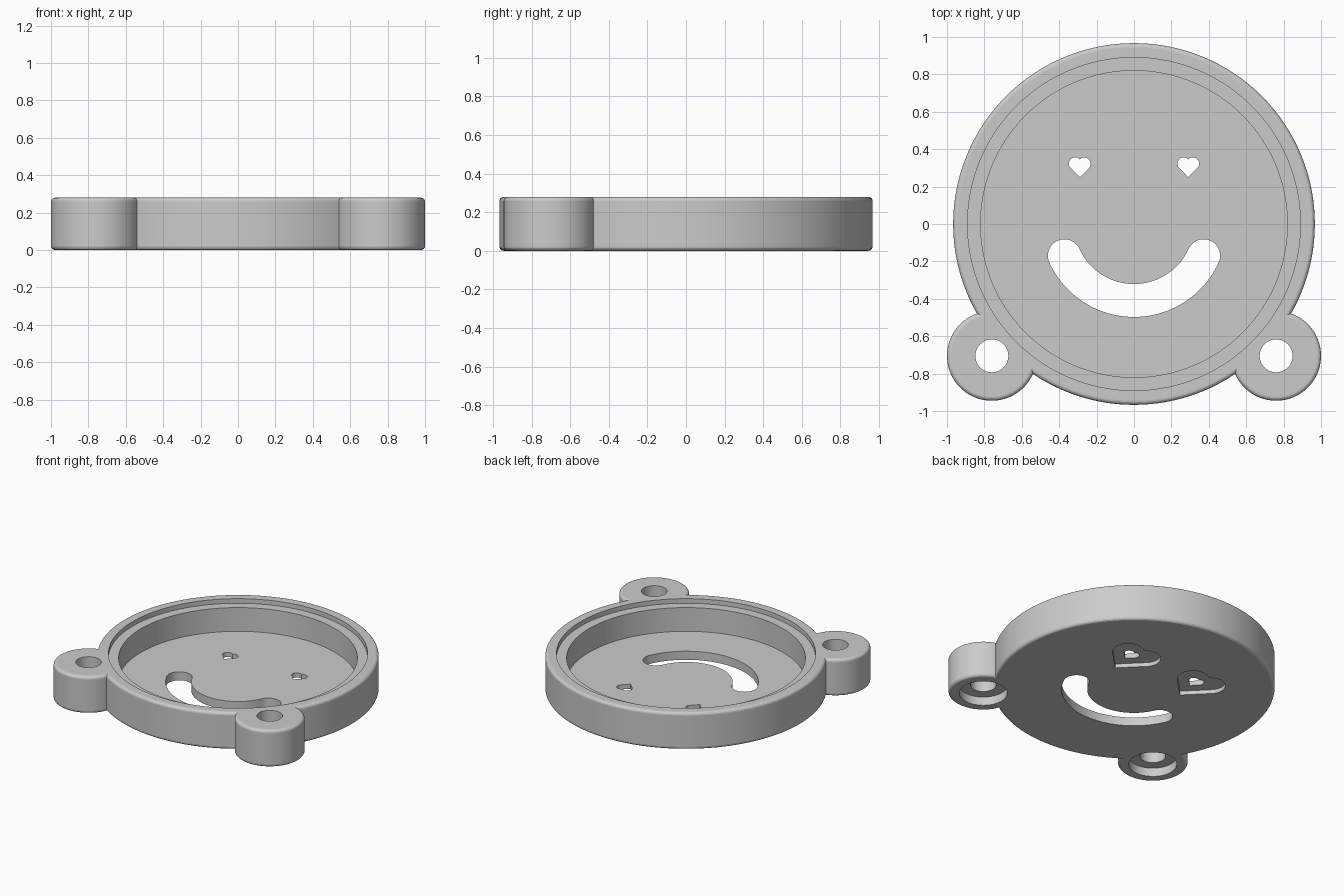
import bpy, bmesh
from math import pi, sin, cos, radians

cube = bpy.data.objects.get("Cube")
if cube:
    bpy.data.objects.remove(cube, do_unlink=True)

HEIGHT = 0.28
FLOOR = 0.065
EAR_X, EAR_Y = 0.76, -0.705
EYE_X, EYE_Y = 0.29, 0.298

grey = bpy.data.materials.new("light grey")
grey.use_nodes = True
grey.diffuse_color = (0.6, 0.6, 0.6, 1)
grey.node_tree.nodes["Principled BSDF"].inputs["Base Color"].default_value = (0.6, 0.6, 0.6, 1)


def arc(cx, cy, r, start, end, steps):
    """Points along an arc, angles in degrees."""
    angles = [radians(start + (end - start) * i / steps) for i in range(steps + 1)]
    return [(cx + r * cos(a), cy + r * sin(a)) for a in angles]


def make_object(name, bm):
    bmesh.ops.recalc_face_normals(bm, faces=bm.faces)
    mesh = bpy.data.meshes.new(name)
    bm.to_mesh(mesh)
    bm.free()
    mesh.materials.append(grey)
    obj = bpy.data.objects.new(name, mesh)
    bpy.context.collection.objects.link(obj)
    return obj


def prism(name, outline, z0, z1):
    """Solid from a flat outline."""
    bm = bmesh.new()
    face = bm.faces.new([bm.verts.new((x, y, z0)) for x, y in outline])
    top = bmesh.ops.extrude_face_region(bm, geom=[face])["geom"]
    verts = [g for g in top if isinstance(g, bmesh.types.BMVert)]
    bmesh.ops.translate(bm, verts=verts, vec=(0, 0, z1 - z0))
    return make_object(name, bm)


def circle(x, y, r, n):
    return arc(x, y, r, 0, 360, n)[:-1]


def rounded_disc(name, x, y, radius, n, edge=0.022):
    """Disc with rounded top and bottom rims, as stacked rings."""
    profile = arc(radius - edge, edge, edge, -90, 0, 4)
    profile += arc(radius - edge, HEIGHT - edge, edge, 0, 90, 4)
    bm = bmesh.new()
    rings = [[bm.verts.new((px, py, z)) for px, py in circle(x, y, r, n)] for r, z in profile]
    for low, high in zip(rings, rings[1:]):
        for i in range(n):
            j = (i + 1) % n
            bm.faces.new((low[i], low[j], high[j], high[i]))
    bm.faces.new(rings[0])
    bm.faces.new(rings[-1])
    return make_object(name, bm)


def heart(x, y, s):
    """Tilted square with a half circle on each upper side."""
    k = s * 0.3536
    points = [(x, y - 2 * k)]
    points += arc(x + k, y + k, s / 2, -45, 135, 24)
    points += arc(x - k, y + k, s / 2, 45, 225, 24)[1:-1]
    return points


def combine(target, tool, operation):
    mod = target.modifiers.new(operation.lower(), 'BOOLEAN')
    mod.operation = operation
    mod.solver = 'EXACT'
    mod.object = tool
    bpy.ops.object.select_all(action='DESELECT')
    bpy.context.view_layer.objects.active = target
    target.select_set(True)
    bpy.ops.object.modifier_apply(modifier=mod.name)
    bpy.data.objects.remove(tool, do_unlink=True)


# Round dish with two ears
dish = rounded_disc("face_dish", 0, 0, 0.967, 128)
for side in (-1, 1):
    combine(dish, rounded_disc("ear", side * EAR_X, EAR_Y, 0.24, 64), 'UNION')

cutters = []

# Stepped pocket
cutters.append(prism("pocket", circle(0, 0, 0.82, 128), FLOOR, 0.4))
cutters.append(prism("lid_ledge", circle(0, 0, 0.89, 128), HEIGHT - 0.035, 0.4))

# Smile slot with round ends
R, HALF, SPAN = 0.409, 0.088, 65.5
left, right = -90 - SPAN, -90 + SPAN
cap = [(R * cos(radians(a)), R * sin(radians(a))) for a in (left, right)]
smile = arc(0, 0, R + HALF, left, right, 48)
smile += arc(*cap[1], HALF, right, right + 180, 24)[1:-1]
smile += arc(0, 0, R - HALF, right, left, 48)
smile += arc(*cap[0], HALF, left + 180, left + 360, 24)[1:-1]
cutters.append(prism("smile", smile, -0.1, 0.15))

# Heart eyes with wider recess below, and ear holes with counterbore below
for side in (-1, 1):
    ex, hx = side * EYE_X, side * EAR_X
    cutters.append(prism("eye_hole", heart(ex, EYE_Y, 0.068), -0.1, 0.15))
    cutters.append(prism("eye_recess", heart(ex, EYE_Y, 0.215), -0.1, 0.03))
    cutters.append(prism("ear_hole", circle(hx, EAR_Y, 0.088, 64), -0.1, 0.4))
    cutters.append(prism("ear_counterbore", circle(hx, EAR_Y, 0.165, 64), -0.1, 0.065))

for cutter in cutters:
    combine(dish, cutter, 'DIFFERENCE')

bpy.ops.object.select_all(action='DESELECT')
bpy.context.view_layer.objects.active = dish
dish.select_set(True)
bpy.ops.object.shade_smooth_by_angle(angle=radians(10))
